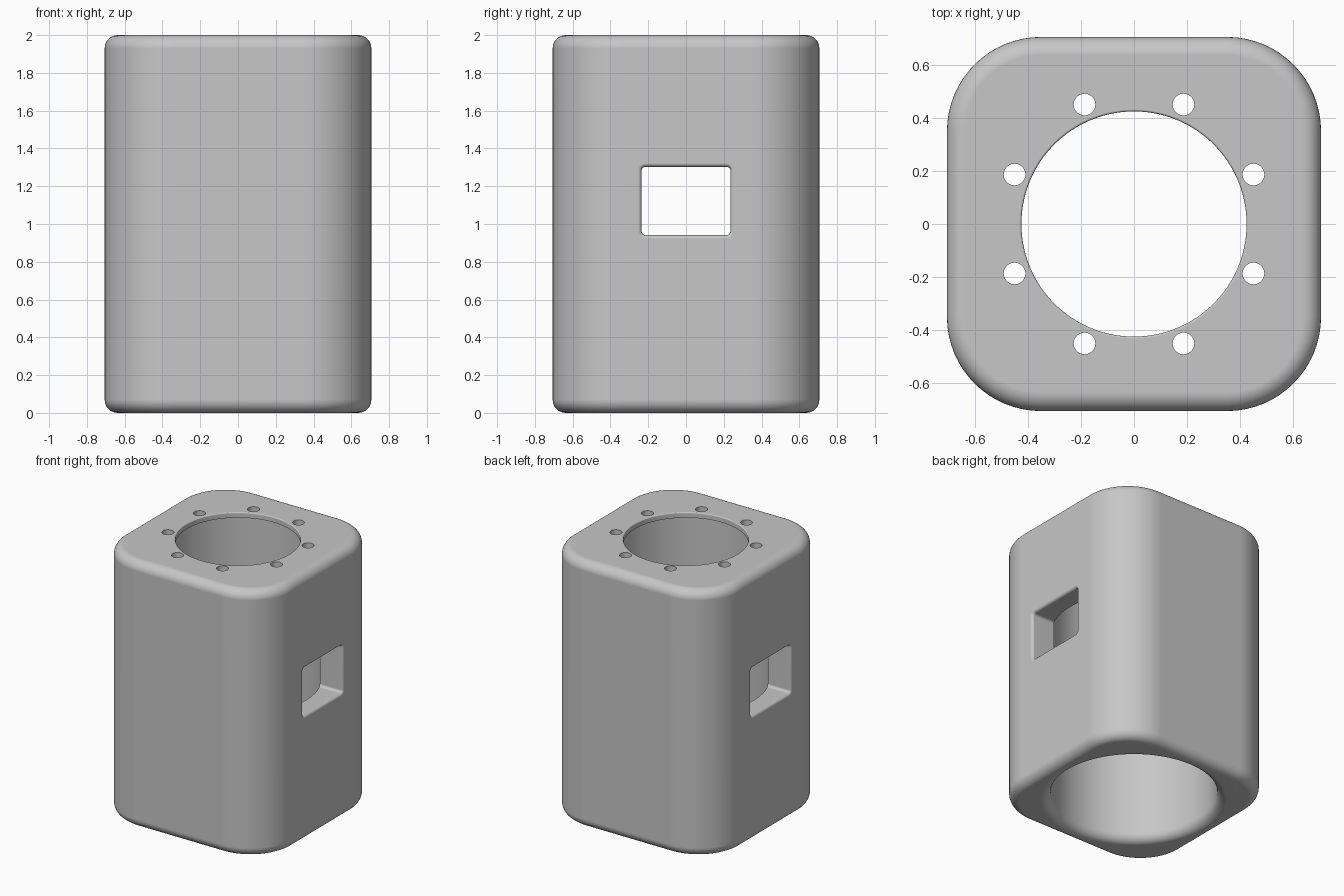
import bpy, bmesh, math

cube = bpy.data.objects.get("Cube")
if cube:
    bpy.data.objects.remove(cube, do_unlink=True)

HALF, HEIGHT = 0.706, 2.0
CORNER, ROUND = 0.355, 0.07
BORE, LIP, LIP_THICK = 0.566, 0.425, 0.04

grey = bpy.data.materials.new("light grey")
grey.use_nodes = True
colour = (0.57, 0.57, 0.57, 1)
grey.diffuse_color = colour
grey.node_tree.nodes["Principled BSDF"].inputs["Base Color"].default_value = colour


def make_object(name, bm):
    bmesh.ops.recalc_face_normals(bm, faces=bm.faces[:])
    mesh = bpy.data.meshes.new(name)
    bm.to_mesh(mesh)
    bm.free()
    mesh.materials.append(grey)
    obj = bpy.data.objects.new(name, mesh)
    bpy.context.collection.objects.link(obj)
    return obj


def loft(name, rings):
    """Closed solid through a list of equal-sized rings of points."""
    bm = bmesh.new()
    loops = [[bm.verts.new(p) for p in ring] for ring in rings]
    n = len(loops[0])
    for a, b in zip(loops, loops[1:]):
        for i in range(n):
            j = (i + 1) % n
            bm.faces.new((a[i], a[j], b[j], b[i]))
    bm.faces.new(loops[0])
    bm.faces.new(loops[-1])
    return make_object(name, bm)


def rounded_rect(hw, hh, r, steps):
    pts = []
    for k, (sx, sy) in enumerate(((1, 1), (-1, 1), (-1, -1), (1, -1))):
        for i in range(steps + 1):
            a = math.pi / 2 * (k + i / steps)
            pts.append((sx * (hw - r) + r * math.cos(a), sy * (hh - r) + r * math.sin(a)))
    return pts


def circle(r, z, n, cx=0, cy=0):
    return [(cx + r * math.cos(math.tau * i / n), cy + r * math.sin(math.tau * i / n), z)
            for i in range(n)]


def quarter(r, steps=8):
    """Inset and height pairs along a quarter-round edge, from face to wall."""
    return [(r * (1 - math.sin(t)), r * (1 - math.cos(t)))
            for t in (math.pi / 2 * i / steps for i in range(steps + 1))]


# Housing: rounded square column with rounded top and bottom edges
lower = [(inset, z) for inset, z in quarter(ROUND)]
upper = [(inset, HEIGHT - z) for inset, z in reversed(lower)]
housing = loft("housing", [
    [(x, y, z) for x, y in rounded_rect(HALF - i, HALF - i, CORNER - i, 16)]
    for i, z in lower + upper])

# Bore: wide from below with a flared mouth, narrowed by a thin lip on top
SEG = 96
flare = HALF - ROUND - BORE - 0.002
profile = [(BORE + flare, -0.05)]
profile += [(BORE + flare - r, z) for r, z in
            ((flare - inset, z) for inset, z in quarter(flare))]
top = HEIGHT - LIP_THICK
profile += [(BORE, top), (LIP, top)]
edge = 0.008
profile += [(LIP + inset, HEIGHT - edge + z) for inset, z in
            ((edge - edge * math.cos(t), edge * math.sin(t))
             for t in (math.pi / 2 * i / 4 for i in range(5)))]
profile.append((LIP + edge, HEIGHT + 0.05))
cutters = [loft("bore_cutter", [circle(r, z, SEG) for r, z in profile])]

# Screw holes through the lip
for k in range(8):
    a = math.tau * (k + 0.5) / 8
    cx, cy = 0.488 * math.cos(a), 0.488 * math.sin(a)
    cutters.append(loft("screw_hole_cutter",
                        [circle(0.041, z, 24, cx, cy) for z in (top - 0.06, HEIGHT + 0.05)]))

# Side windows with softened outer edges
WY, WZ, WC, SOFT = 0.235, 0.18, 1.122, 0.02
for side in (1, -1):
    steps = [(0, 0.35)] + [(SOFT - inset, HALF - z) for inset, z in reversed(quarter(SOFT, 5))]
    steps = [(0, 0.35)] + [(SOFT * (1 - math.cos(t)), HALF - SOFT + SOFT * math.sin(t))
                           for t in (math.pi / 2 * i / 5 for i in range(6))]
    steps.append((SOFT, HALF + 0.05))
    cutters.append(loft("window_cutter", [
        [(side * x, y, WC + z) for y, z in rounded_rect(WY + g, WZ + g, 0.02 + g, 5)]
        for g, x in steps]))

for cutter in cutters:
    cutter.hide_render = True
    mod = housing.modifiers.new("cut", 'BOOLEAN')
    mod.operation = 'DIFFERENCE'
    mod.solver = 'EXACT'
    mod.object = cutter

# Bake the cuts, drop the cutters and shade smoothly
bpy.ops.object.select_all(action='DESELECT')
bpy.context.view_layer.objects.active = housing
housing.select_set(True)
for mod in list(housing.modifiers):
    bpy.ops.object.modifier_apply(modifier=mod.name)
for cutter in cutters:
    bpy.data.objects.remove(cutter, do_unlink=True)
bpy.ops.object.shade_smooth_by_angle(angle=math.radians(35))
weighted = housing.modifiers.new("even_shading", 'WEIGHTED_NORMAL')
weighted.keep_sharp = True
